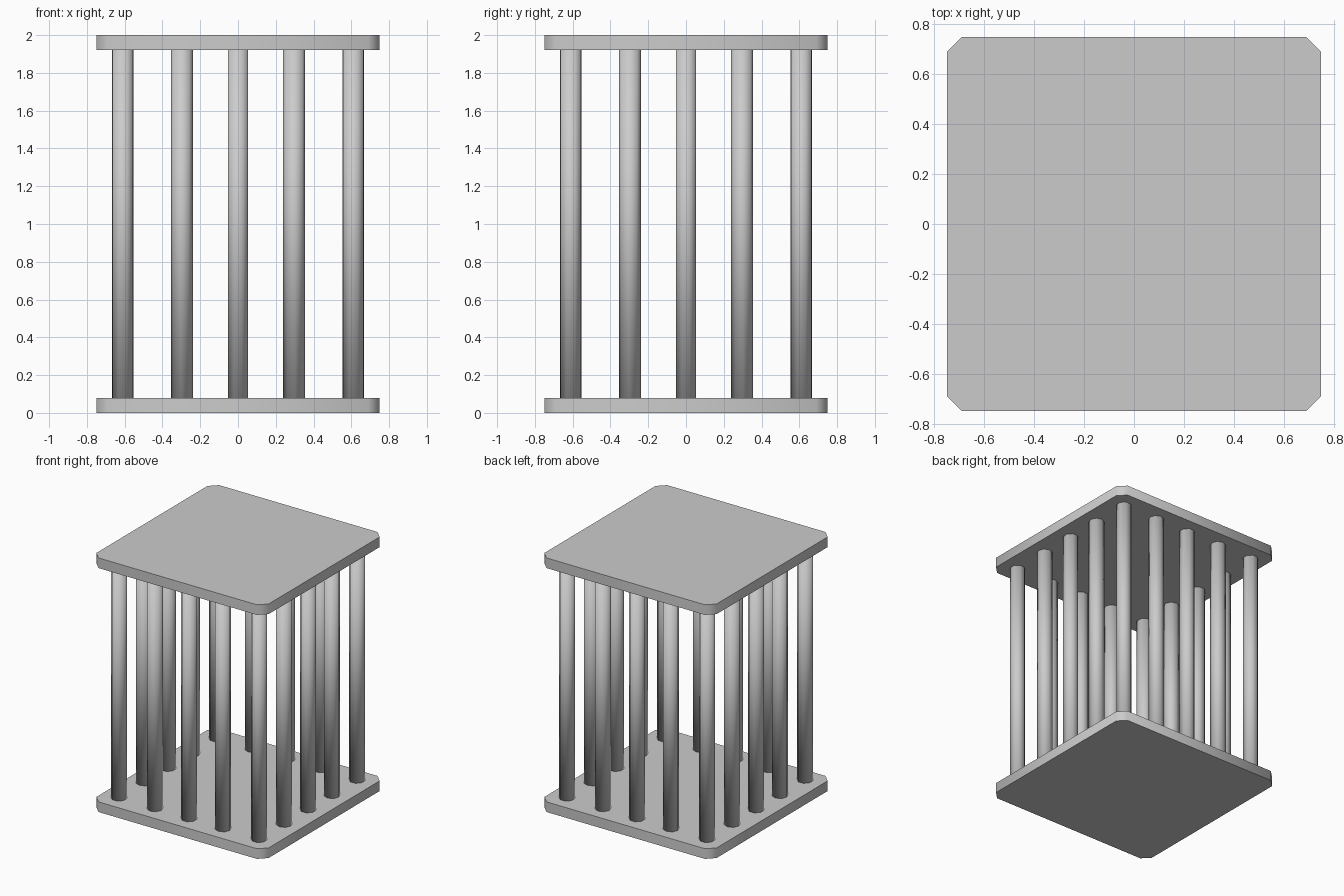
import bpy, bmesh
from math import atan2, cos, sin, pi, radians

if "Cube" in bpy.data.objects:
    bpy.data.objects.remove(bpy.data.objects["Cube"])


def prism(name, outline, z0, z1):
    """Closed vertical prism from a 2D outline."""
    bm = bmesh.new()
    face = bm.faces.new([bm.verts.new((x, y, z0)) for x, y in outline])
    res = bmesh.ops.extrude_face_region(bm, geom=[face], use_keep_orig=True)
    for v in res["geom"]:
        if isinstance(v, bmesh.types.BMVert):
            v.co.z = z1
    bmesh.ops.recalc_face_normals(bm, faces=bm.faces[:])
    mesh = bpy.data.meshes.new(name)
    bm.to_mesh(mesh)
    bm.free()
    obj = bpy.data.objects.new(name, mesh)
    bpy.context.collection.objects.link(obj)
    return obj


def plate(name, z0, z1, half=0.75, cut=0.06):
    """Square slab with clipped corners."""
    a, b = half, half - cut
    outline = [(a, -b), (a, b), (b, a), (-b, a),
               (-a, b), (-a, -b), (-b, -a), (b, -a)]
    obj = prism(name, outline, z0, z1)
    bpy.ops.object.select_all(action='DESELECT')
    obj.select_set(True)
    bpy.context.view_layer.objects.active = obj
    bpy.ops.object.shade_smooth_by_angle(angle=radians(60))


def bar(name, x, y, r=0.058, sides=8):
    """Eight-sided bar with one flat turned away from the centre."""
    a0 = atan2(y, x) + pi / sides
    outline = [(x + r * cos(a0 + 2 * pi * i / sides),
                y + r * sin(a0 + 2 * pi * i / sides)) for i in range(sides)]
    obj = prism(name, outline, 0.08, 1.92)
    obj.data.shade_smooth()


# Floor and roof slabs
plate("base_plate", 0.0, 0.08)
plate("top_plate", 1.92, 2.0)

# Ring of cage bars around the square
steps = [-0.61, -0.297, 0.0, 0.297, 0.61]
n = 0
for x in steps:
    for y in steps:
        if max(abs(x), abs(y)) > 0.6:
            n += 1
            bar(f"bar_{n:02d}", x, y)
